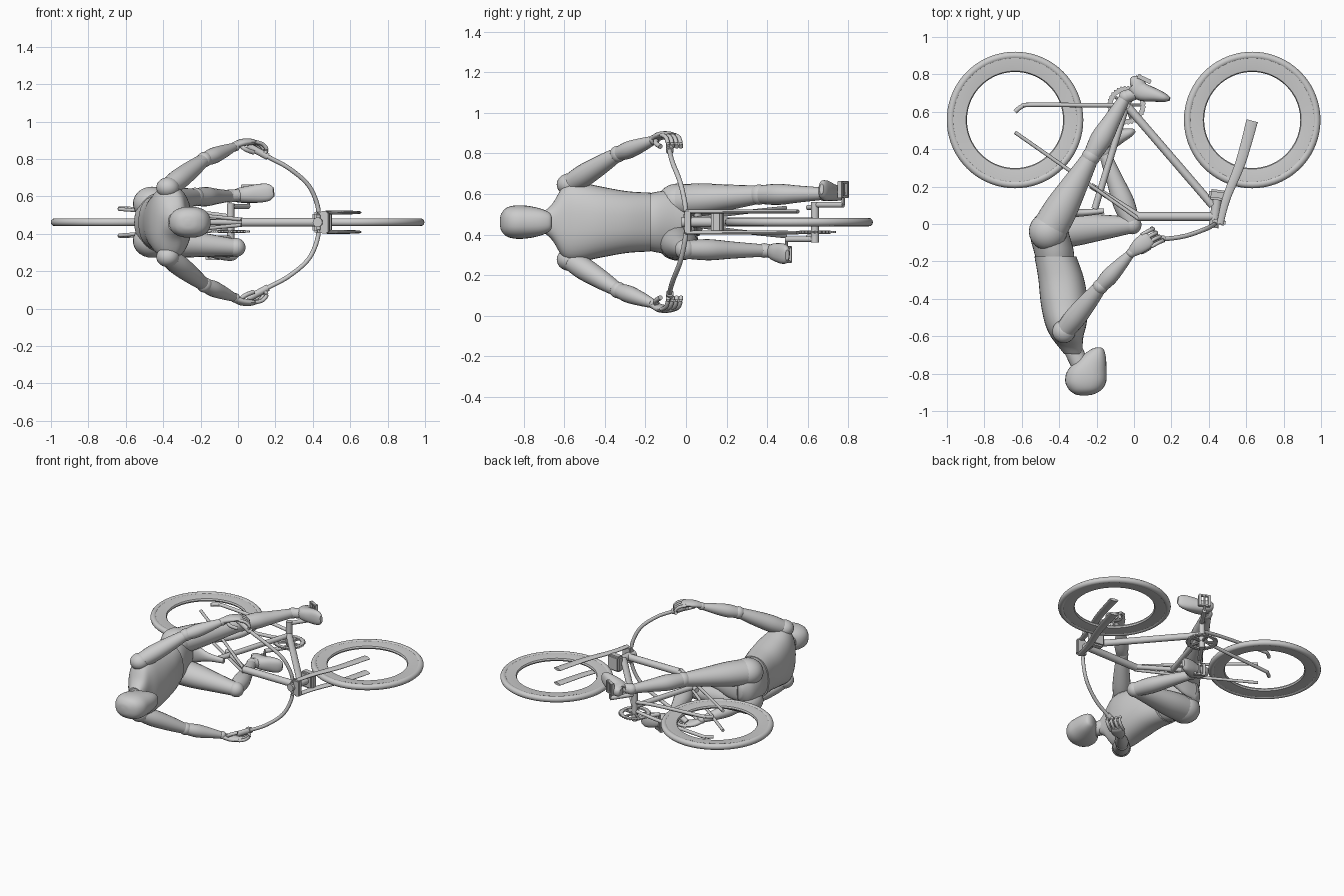
import bpy, bmesh, math
from mathutils import Vector

if "Cube" in bpy.data.objects:
    bpy.data.objects.remove(bpy.data.objects["Cube"])

C = 0.462  # height of the bike's middle plane


def finish(name, bm, angle=40):
    bmesh.ops.recalc_face_normals(bm, faces=bm.faces[:])
    me = bpy.data.meshes.new(name)
    bm.to_mesh(me)
    bm.free()
    me.polygons.foreach_set("use_smooth", [True] * len(me.polygons))
    me.set_sharp_from_angle(angle=math.radians(angle))
    ob = bpy.data.objects.new(name, me)
    bpy.context.collection.objects.link(ob)
    return ob


def spline(secs, n):
    out = []
    for i in range(len(secs) - 1):
        q = [secs[max(0, min(len(secs) - 1, i + k))] for k in (-1, 0, 1, 2)]
        for j in range(n):
            t = j / n
            out.append([0.5 * (2*b + (c-a)*t + (2*a-5*b+4*c-d)*t*t + (3*b-a-3*c+d)*t**3)
                        for a, b, c, d in zip(*q)])
    return out + [list(secs[-1])]


def loft(name, secs, n=5, sides=20, power=1.0, axis=None):
    """Sections (x, y, z, half width in plane, half depth), joined smoothly."""
    pts = spline(secs, n)
    bm = bmesh.new()
    rings = []
    for i, p in enumerate(pts):
        c = Vector(p[:3])
        t = Vector(axis) if axis else Vector(pts[min(i+1, len(pts)-1)][:3]) - Vector(pts[max(i-1, 0)][:3])
        t.normalize()
        u = t.cross(Vector((0, 0, 1)))
        u = u.normalized() if u.length > 0.05 else Vector((1, 0, 0))
        v = u.cross(t)
        ring = []
        for k in range(sides):
            a = 2 * math.pi * k / sides
            ca, sa = math.cos(a), math.sin(a)
            ring.append(bm.verts.new(c + u * p[3] * math.copysign(abs(ca)**power, ca)
                                     + v * p[4] * math.copysign(abs(sa)**power, sa)))
        rings.append(ring)
    for a, b in zip(rings, rings[1:]):
        for k in range(sides):
            bm.faces.new((a[k], a[(k+1) % sides], b[(k+1) % sides], b[k]))
    bm.faces.new(rings[0])
    bm.faces.new(rings[-1])
    return finish(name, bm)


def tube(name, pts, r, n=5, sides=14):
    return loft(name, [(*p, r, r) for p in pts], n, sides)


def ball(name, c, size):
    bm = bmesh.new()
    bmesh.ops.create_uvsphere(bm, u_segments=24, v_segments=14, radius=1)
    for v in bm.verts:
        v.co = Vector(c) + Vector([a * b for a, b in zip(v.co, size)])
    return finish(name, bm)


def box(name, c, size, turn=0):
    bm = bmesh.new()
    bmesh.ops.create_cube(bm, size=1)
    for v in bm.verts:
        x, y, z = (a * b for a, b in zip(v.co, size))
        v.co = Vector(c) + Vector((x*math.cos(turn) - y*math.sin(turn), x*math.sin(turn) + y*math.cos(turn), z))
    bmesh.ops.bevel(bm, geom=bm.edges[:], offset=min(size) * 0.2, segments=2, affect='EDGES')
    return finish(name, bm)


def lathe(name, c, profile, n=72, tooth=0.0):
    """Closed profile (radius, z) turned about z."""
    bm = bmesh.new()
    rings = []
    for k in range(n):
        a = 2 * math.pi * k / n
        rings.append([bm.verts.new((c[0] + (r + (tooth if k % 2 and r > 0.09 else 0)) * math.cos(a),
                                    c[1] + (r + (tooth if k % 2 and r > 0.09 else 0)) * math.sin(a), c[2] + z))
                      for r, z in profile])
    m = len(profile)
    for k in range(n):
        a, b = rings[k], rings[(k+1) % n]
        for j in range(m):
            bm.faces.new((a[j], a[(j+1) % m], b[(j+1) % m], b[j]))
    return finish(name, bm)


# wheels: round tyre and deep rim
tyre = [(0.344 + 0.021*math.cos(i*math.pi/6), 0.021*math.sin(i*math.pi/6)) for i in range(12)]
rim = [(0.335, 0.016), (0.30, 0.015), (0.262, 0.010), (0.257, 0), (0.262, -0.010), (0.30, -0.015), (0.335, -0.016)]
for label, x in (("rear", -0.636), ("front", 0.632)):
    lathe(label + "_tyre", (x, 0.556, C), tyre)
    lathe(label + "_rim", (x, 0.556, C), rim)

# frame
tube("top_tube", [(0.02, 0.04, C), (0.44, 0.04, C)], 0.024)
tube("down_tube", [(-0.04, 0.635, C), (0.42, 0.10, C)], 0.022)
tube("seat_tube", [(-0.04, 0.635, C), (-0.21, 0.08, C)], 0.018)
tube("upper_brace", [(-0.23, 0.205, C), (0.05, 0.03, C)], 0.016)
tube("head_tube", [(0.425, -0.02, C), (0.45, 0.18, C)], 0.026)
loft("saddle", [(-0.46, 0.06, C, 0.02, 0.07), (-0.38, 0.06, C, 0.025, 0.065),
                (-0.28, 0.06, C, 0.02, 0.03), (-0.16, 0.07, C, 0.014, 0.018)])
box("fork_crown", (0.45, 0.155, C), (0.10, 0.055, 0.11), -0.12)
box("upper_crown", (0.455, 0.01, C), (0.07, 0.03, 0.11), -0.12)

# drivetrain
bb = Vector((-0.04, 0.635, C))
tube("bottom_bracket", [bb + Vector((0, 0, -0.10)), bb + Vector((0, 0, 0.10))], 0.02)
lathe("chainring", (bb.x, bb.y, 0.412), [(0.097, 0.005), (0.075, 0.005), (0.075, -0.005), (0.097, -0.005)], 64, 0.008)
for i in range(5):
    a = i * math.tau / 5
    tube("chainring_arm", [(bb.x, bb.y, 0.412), (bb.x + 0.08*math.cos(a), bb.y + 0.08*math.sin(a), 0.412)], 0.008, 1, 8)

crank = Vector((0.095, 0.14, 0))
for s, side in ((1, "left"), (-1, "right")):
    # stays, fork blades
    tube(side + "_chain_stay", [(-0.636, 0.60, C + s*0.072), (-0.60, 0.628, C + s*0.072), (-0.55, 0.637, C + s*0.07),
                                (-0.20, 0.635, C + s*0.05), (-0.04, 0.635, C + s*0.03)], 0.012, 5, 10)
    tube(side + "_seat_stay", [(-0.636, 0.49, C + s*0.07), (-0.30, 0.255, C + s*0.045), (0.02, 0.03, C + s*0.015)], 0.010, 5, 10)
    loft(side + "_fork_blade", [(0.46, 0.0, C + s*0.052, 0.018, 0.009), (0.495, 0.14, C + s*0.052, 0.022, 0.010),
                                (0.57, 0.33, C + s*0.052, 0.027, 0.010), (0.632, 0.552, C + s*0.052, 0.031, 0.009)])

    # cranks and pedals
    root = bb + Vector((0, 0, s*0.085))
    end = root + crank * s
    tube(side + "_crank", [root, end], 0.014, 1, 10)
    tube(side + "_pedal_axle", [end, end + Vector((0, 0, s*0.11))], 0.008, 1, 8)
    for d in (-1, 1):
        box(side + "_pedal_bar", end + Vector((d*0.028, -d*0.014, s*0.075)), (0.016, 0.026, 0.085), -0.45)
        box(side + "_pedal_plate", end + Vector((0, 0, s*(0.075 + d*0.036))), (0.07, 0.022, 0.012), -0.45)

    # swept handlebar and grip
    bar = [(0.43, 0.0, 0), (0.425, -0.005, 0.09), (0.375, -0.03, 0.20), (0.27, -0.065, 0.29),
           (0.16, -0.08, 0.35), (0.05, -0.08, 0.41)]
    bar = [(x, y, C + s*z) for x, y, z in bar]
    tube(side + "_handlebar", bar, 0.012, 6, 12)
    tube(side + "_grip", [bar[4], bar[5]], 0.019, 2, 14)

    # arm
    sh, el, wr = (Vector((x, y, C + s*z)) for x, y, z in
                  ((-0.375, -0.575, 0.185), (-0.18, -0.335, 0.335), (-0.015, -0.155, 0.405)))
    ball(side + "_shoulder", sh, (0.062, 0.062, 0.055))
    ball(side + "_elbow", el, (0.041, 0.041, 0.041))
    ball(side + "_wrist", wr, (0.026, 0.026, 0.026))
    for part, a, b, rs in (("upper_arm", sh, el, (0.052, 0.058, 0.05, 0.038)),
                           ("forearm", el, wr, (0.038, 0.045, 0.036, 0.024))):
        loft(side + "_" + part, [(*a.lerp(b, f), r, r*0.95) for f, r in zip((0.04, 0.3, 0.65, 0.95), rs)])

    # hand wrapped over the grip
    loft(side + "_palm", [(-0.02, -0.16, C + s*0.408, 0.022, 0.017), (0.02, -0.125, C + s*0.425, 0.04, 0.02),
                          (0.065, -0.09, C + s*0.43, 0.045, 0.017), (0.085, -0.075, C + s*0.426, 0.035, 0.012)])
    for i in range(4):
        dx, dy = 0.017 * (i - 1.5), 0.021 * (i - 1.5)
        tube(side + "_finger", [(0.065 - dx, -0.09 + dy, C + s*0.43), (0.105 - dx, -0.068 + dy, C + s*0.418),
                                (0.128 - dx, -0.058 + dy, C + s*0.39), (0.118 - dx, -0.056 + dy, C + s*0.368)], 0.0105, 4, 10)
    tube(side + "_thumb", [(0.01, -0.14, C + s*0.415), (0.04, -0.15, C + s*0.39), (0.085, -0.125, C + s*0.372)], 0.012, 4, 10)

    # leg: one stretched, one bent
    hip = Vector((-0.46, -0.04, C + s*0.10))
    if s > 0:
        knee, ankle, toe, heel = (-0.23, 0.36), (-0.045, 0.68), (0.165, 0.675), (-0.012, 0.775)
    else:
        knee, ankle, toe, heel = (-0.01, -0.005), (-0.16, 0.385), (-0.02, 0.49), (-0.225, 0.468)
    knee, ankle = Vector((*knee, C + s*0.135)), Vector((*ankle, C + s*0.14))
    toe, heel = Vector((*toe, C + s*0.16)), Vector((*heel, C + s*0.14))
    ball(side + "_hip", hip, (0.102, 0.102, 0.09))
    ball(side + "_knee", knee, (0.05, 0.05, 0.05))
    ball(side + "_ankle", ankle, (0.036, 0.036, 0.036))
    loft(side + "_thigh", [(*hip.lerp(knee, f), w, d) for f, w, d in
                           ((0.0, 0.095, 0.085), (0.3, 0.09, 0.08), (0.65, 0.068, 0.062), (0.97, 0.046, 0.046))])
    loft(side + "_calf", [(*knee.lerp(ankle, f), w, d) for f, w, d in
                          ((0.03, 0.046, 0.046), (0.3, 0.058, 0.052), (0.6, 0.046, 0.042), (1.0, 0.030, 0.030))])
    mid = (ankle + heel + toe) / 3
    loft(side + "_foot", [(*heel.lerp(ankle, 0.2), 0.022, 0.025), (*heel.lerp(mid, 0.35), 0.044, 0.037),
                          (*mid, 0.050, 0.043), (*mid.lerp(toe, 0.6), 0.036, 0.050),
                          (*toe, 0.023, 0.045), (*(toe + (toe - mid) * 0.2), 0.010, 0.025)], power=0.85)
    tube(side + "_instep", [ankle, ankle.lerp(mid, 0.9)], 0.034, 3)

# body, stacked along -y
body = (0, -1, 0)
loft("pelvis", [(-0.45, 0.07, C, 0.04, 0.05), (-0.455, 0.02, C, 0.085, 0.12), (-0.45, -0.06, C, 0.105, 0.155),
                (-0.43, -0.14, C, 0.107, 0.15), (-0.42, -0.20, C, 0.10, 0.135)], sides=32, axis=body)
loft("torso", [(-0.42, -0.175, C, 0.112, 0.145), (-0.39, -0.29, C, 0.122, 0.152), (-0.373, -0.42, C, 0.126, 0.175),
               (-0.365, -0.53, C, 0.112, 0.196), (-0.358, -0.60, C, 0.088, 0.180), (-0.34, -0.655, C, 0.065, 0.095),
               (-0.325, -0.695, C, 0.048, 0.055)], sides=36, power=0.85, axis=body)
loft("neck", [(-0.335, -0.65, C, 0.05, 0.05), (-0.28, -0.77, C, 0.048, 0.048)])
loft("head", [(-0.190, -0.66, C, 0.012, 0.022), (-0.197, -0.672, C, 0.036, 0.045), (-0.22, -0.715, C, 0.070, 0.066),
              (-0.25, -0.78, C, 0.103, 0.080), (-0.258, -0.84, C, 0.110, 0.082), (-0.260, -0.885, C, 0.088, 0.070),
              (-0.265, -0.91, C, 0.050, 0.042), (-0.267, -0.917, C, 0.012, 0.012)], sides=28, power=0.85, axis=body)
